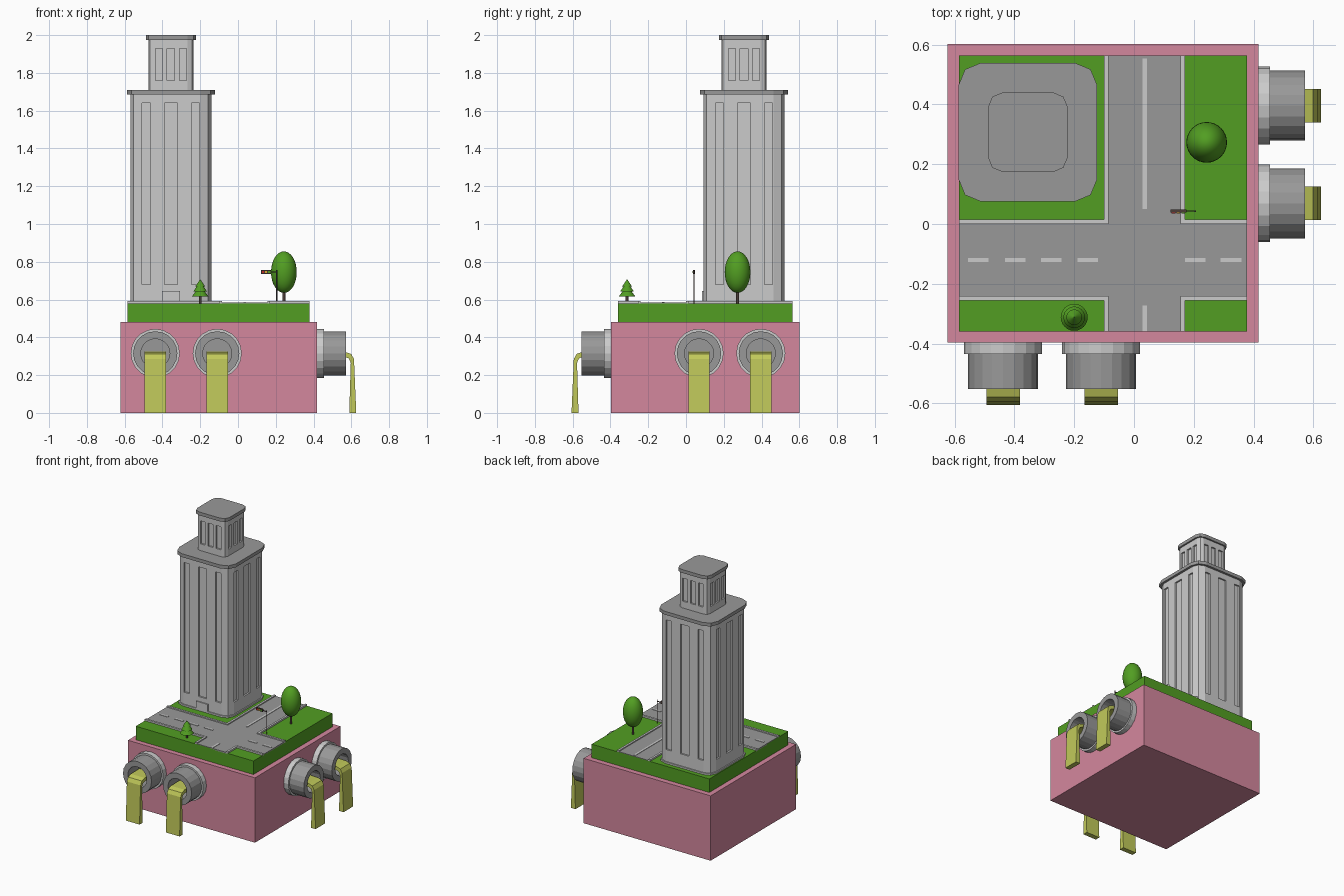
import bpy, bmesh, math
from mathutils import Matrix, Vector

if "Cube" in bpy.data.objects:
    bpy.data.objects.remove(bpy.data.objects["Cube"])


def mat(name, r, g, b):
    m = bpy.data.materials.new(name)
    lin = [((c / 255 + 0.055) / 1.055) ** 2.4 for c in (r, g, b)]
    m.diffuse_color = (*lin, 1)
    m.use_nodes = True
    m.node_tree.nodes["Principled BSDF"].inputs["Base Color"].default_value = m.diffuse_color
    return m


PINK = mat("pink", 212, 135, 158)
GREEN = mat("green", 82, 158, 34)
GRAY = mat("mid_gray", 153, 153, 153)
LIGHT = mat("light_gray", 203, 203, 203)
WATER = mat("murky_yellow", 193, 201, 90)
BROWN = mat("dark_brown", 75, 60, 55)
RED = mat("signal_red", 190, 40, 40)
AMBER = mat("signal_amber", 220, 170, 40)


def finish(bm, name, *mats):
    bmesh.ops.recalc_face_normals(bm, faces=bm.faces)
    me = bpy.data.meshes.new(name)
    bm.to_mesh(me)
    bm.free()
    for m in mats:
        me.materials.append(m)
    ob = bpy.data.objects.new(name, me)
    bpy.context.collection.objects.link(ob)
    return ob


def box(name, m, x0, x1, y0, y1, z0, z1):
    bm = bmesh.new()
    bmesh.ops.create_cube(bm, size=1)
    for v in bm.verts:
        v.co = ((x0 + x1) / 2 + v.co.x * (x1 - x0), (y0 + y1) / 2 + v.co.y * (y1 - y0),
                (z0 + z1) / 2 + v.co.z * (z1 - z0))
    return finish(bm, name, m)


def cone(name, m, x, y, z0, z1, r0, r1, seg=12, smooth=False):
    bm = bmesh.new()
    bmesh.ops.create_cone(bm, cap_ends=True, segments=seg, radius1=r0, radius2=r1, depth=z1 - z0,
                          matrix=Matrix.Translation((x, y, (z0 + z1) / 2)))
    if smooth:
        for f in bm.faces:
            f.smooth = len(f.verts) <= 4
            if not f.smooth:
                for e in f.edges:
                    e.smooth = False
    return finish(bm, name, m)


TX, TY = -0.355, 0.307


def tower_part(name, m, h, r, zs, cuts=()):
    """Rounded square prism; cuts are strip edges recessed in the middle level."""
    ring, strips = [], set()
    for k in range(4):
        rot = Matrix.Rotation(k * math.pi / 2, 3, 'Z')
        side = [Vector((h, c, 0)) for c in cuts]
        for i in range(0, len(cuts), 2):
            strips.add(len(ring) + i + 1)
        side.insert(0, Vector((h, r - h, 0)))
        for i in range(2):
            a = i * math.pi / 4
            side.append(Vector((h - r + r * math.cos(a), h - r + r * math.sin(a), 0)))
        ring += [rot @ p for p in side]
    bm = bmesh.new()
    loops = [[bm.verts.new((p.x + TX, p.y + TY, z)) for p in ring] for z in zs]
    n, sunk = len(ring), []
    for lv in range(len(zs) - 1):
        for i in range(n):
            j = (i + 1) % n
            f = bm.faces.new((loops[lv][i], loops[lv][j], loops[lv + 1][j], loops[lv + 1][i]))
            if lv == 1 and i in strips:
                sunk.append(f)
    bm.faces.new(loops[0][::-1])
    bm.faces.new(loops[-1])
    bm.normal_update()
    if sunk:
        bmesh.ops.inset_individual(bm, faces=sunk, thickness=0, depth=-0.012)
    return finish(bm, name, m)


# Ground block and grass
box("base_block", PINK, -0.623, 0.417, -0.397, 0.602, 0, 0.48)
box("grass_slab", GREEN, -0.585, 0.378, -0.36, 0.563, 0.478, 0.58)

# Roads: one long strip and two branches
box("road_cross", GRAY, -0.585, 0.378, -0.24, 0.0, 0.575, 0.584)
for n, (a, b) in {"back": (0.0, 0.563), "front": (-0.36, -0.24)}.items():
    box("road_" + n, GRAY, -0.085, 0.155, a, b, 0.575, 0.584)

# Kerbs around the four corners
for xi, xo, xe, xn in ((-0.085, -0.1, -0.585, "left"), (0.155, 0.17, 0.378, "right")):
    for yi, yo, ye, yn in ((0.0, 0.015, 0.563, "back"), (-0.24, -0.255, -0.36, "front")):
        box(f"kerb_along_{xn}_{yn}", LIGHT, *sorted((xi, xo)), *sorted((yi, ye)), 0.575, 0.592)
        box(f"kerb_across_{xn}_{yn}", LIGHT, *sorted((xo, xe)), *sorted((yi, yo)), 0.575, 0.592)

# Lane markings
for i, (a, b) in enumerate(((0.05, 0.553), (-0.36, -0.272))):
    box(f"centre_line_{i}", LIGHT, 0.028, 0.043, a, b, 0.582, 0.587)
for i, x in enumerate((-0.555, -0.432, -0.311, -0.189, 0.17, 0.29)):
    box(f"lane_dash_{i}", LIGHT, x, x + 0.069, -0.127, -0.113, 0.582, 0.587)

# Tower
tower_part("tower_plinth", LIGHT, 0.223, 0.065, (0.578, 0.592))
tower_part("tower_body", LIGHT, 0.215, 0.06, (0.59, 0.68, 1.64, 1.687),
           (-0.152, -0.108, -0.034, 0.034, 0.108, 0.152))
tower_part("tower_roof", GRAY, 0.232, 0.075, (1.685, 1.71))
tower_part("upper_body", LIGHT, 0.12, 0.032, (1.708, 1.76, 1.93, 1.977),
           (-0.083, -0.045, -0.02, 0.02, 0.045, 0.083))
tower_part("upper_roof", GRAY, 0.132, 0.045, (1.975, 2.0))
box("tower_door", LIGHT, -0.402, -0.308, 0.084, 0.094, 0.585, 0.645)

# Drain pipes with pouring water, built facing -y then turned
PIPE = ((0.13, 0), (0.13, 0.038), (0.117, 0.038), (0.117, 0.155), (0.077, 0.155), (0.077, 0.03))
FLOW = ((0.05, 0.325), (0.15, 0.323), (0.182, 0.312), (0.197, 0.285), (0.209, 0),
        (0.172, 0), (0.18, 0.265), (0.17, 0.288), (0.148, 0.297), (0.05, 0.297))


def drain(name, place):
    bm = bmesh.new()
    seg = 20
    rings = [[bm.verts.new((r * math.cos(2 * math.pi * i / seg), -d,
                            0.315 + r * math.sin(2 * math.pi * i / seg))) for i in range(seg)]
             for r, d in PIPE]
    for k in range(len(rings) - 1):
        for i in range(seg):
            j = (i + 1) % seg
            f = bm.faces.new((rings[k][i], rings[k][j], rings[k + 1][j], rings[k + 1][i]))
            f.material_index = 1 if k < 2 else 0
    bm.faces.new(rings[-1])
    bm.faces.new(rings[0][::-1])
    finish(bm, name + "_pipe", GRAY, LIGHT).matrix_world = place
    bm = bmesh.new()
    sides = [[bm.verts.new((x, -d, z)) for d, z in FLOW] for x in (-0.056, 0.056)]
    bm.faces.new(sides[0])
    bm.faces.new(sides[1][::-1])
    for i in range(len(FLOW)):
        j = (i + 1) % len(FLOW)
        bm.faces.new((sides[0][i], sides[0][j], sides[1][j], sides[1][i]))
    finish(bm, name + "_water", WATER).matrix_world = place


for i, x in enumerate((-0.438, -0.11)):
    drain(f"front_{i}", Matrix.Translation((x, -0.397, 0)))
for i, y in enumerate((0.069, 0.396)):
    drain(f"right_{i}", Matrix.Translation((0.417, y, 0)) @ Matrix.Rotation(math.pi / 2, 4, 'Z'))

# Round tree
cone("tree_trunk", BROWN, 0.243, 0.273, 0.575, 0.66, 0.008, 0.008)
bm = bmesh.new()
bmesh.ops.create_uvsphere(bm, u_segments=32, v_segments=16, radius=1,
                          matrix=Matrix.Translation((0.243, 0.273, 0.745)) @ Matrix.Diagonal((0.068, 0.068, 0.11, 1)))
for f in bm.faces:
    f.smooth = True
finish(bm, "tree_crown", GREEN)

# Fir tree
cone("fir_trunk", BROWN, -0.2, -0.312, 0.575, 0.625, 0.007, 0.007)
for i, (z, r) in enumerate(((0.615, 0.045), (0.643, 0.036), (0.67, 0.026))):
    cone(f"fir_tier_{i}", GREEN, -0.2, -0.312, z, z + 0.036, r, (0.018, 0.012, 0.001)[i], 24, True)

# Traffic light on a thin pole
cone("signal_pole", BROWN, 0.205, 0.043, 0.575, 0.757, 0.003, 0.003, 8)
box("signal_arm", BROWN, 0.165, 0.207, 0.041, 0.045, 0.743, 0.748)
box("signal_housing", BROWN, 0.122, 0.175, 0.038, 0.048, 0.736, 0.756)
for i, m in enumerate((RED, AMBER, GREEN)):
    x = 0.132 + i * 0.0165
    box(f"signal_lamp_{i}", m, x - 0.006, x + 0.006, 0.035, 0.039, 0.740, 0.752)
